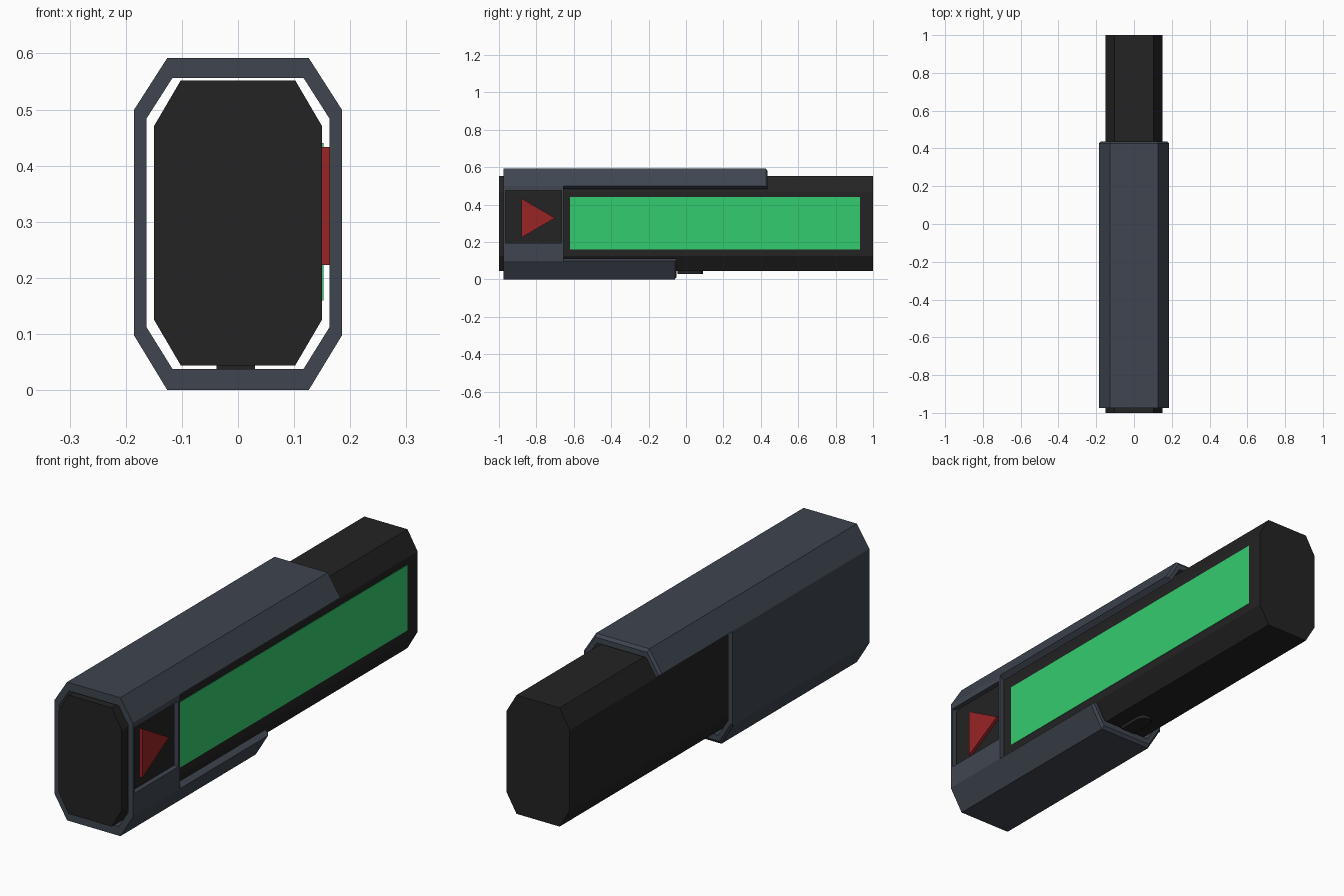
import bpy, bmesh, math

cube = bpy.data.objects.get("Cube")
if cube:
    bpy.data.objects.remove(cube, do_unlink=True)


def material(name, rgb):
    lin = [((c / 255 + 0.055) / 1.055) ** 2.4 for c in rgb] + [1.0]
    m = bpy.data.materials.new(name)
    m.use_nodes = True
    m.diffuse_color = lin
    m.node_tree.nodes["Principled BSDF"].inputs["Base Color"].default_value = lin
    return m


BLACK = material("matte black", (35, 35, 35))
SLATE = material("slate grey", (63, 69, 80))
GREEN = material("bright green", (52, 204, 111))
RED = material("deep red", (152, 35, 37))


def loft(name, sections, mat):
    """Join matching rings of points and cap both ends."""
    bm = bmesh.new()
    rings = [[bm.verts.new(p) for p in s] for s in sections]
    n = len(rings[0])
    for a, b in zip(rings, rings[1:]):
        for i in range(n):
            j = (i + 1) % n
            bm.faces.new((a[i], a[j], b[j], b[i]))
    bm.faces.new(rings[0])
    bm.faces.new(rings[-1])
    bmesh.ops.recalc_face_normals(bm, faces=bm.faces)
    me = bpy.data.meshes.new(name)
    bm.to_mesh(me)
    bm.free()
    me.materials.append(mat)
    ob = bpy.data.objects.new(name, me)
    bpy.context.collection.objects.link(ob)
    return ob


def along_y(name, profile, y0, y1, mat):
    return loft(name, [[(x, y, z) for x, z in profile] for y in (y0, y1)], mat)


def along_x(name, profile, x0, x1, mat):
    return loft(name, [[(x, y, z) for y, z in profile] for x in (x0, x1)], mat)


def rect(a0, a1, b0, b1):
    return [(a0, b0), (a1, b0), (a1, b1), (a0, b1)]


def half_arc(side, flat, corner_z, end_z):
    """Four points over the top or bottom of an octagon, from +x to -x."""
    return [(side, corner_z), (flat, end_z), (-flat, end_z), (-side, corner_z)]


# Inner body: long octagonal bar
body = half_arc(0.15, 0.102, 0.47, 0.552) + half_arc(0.15, 0.102, 0.126, 0.044)[::-1]
along_y("body", body, -1, 1, BLACK)

# Sleeve shells over and under the body, with a small lip bevel at the back end
FRONT, LIP = -0.975, 0.01


def shell(name, outer, inner, back):
    lip = [(x + (u - x) * 0.35, z + (w - z) * 0.35) for (x, z), (u, w) in zip(outer, inner)]
    stations = [(FRONT, outer), (back - LIP, outer), (back, lip)]
    loft(name, [[(x, y, z) for x, z in o + inner[::-1]] for y, o in stations], SLATE)


top_out, top_in = half_arc(0.185, 0.126, 0.5, 0.592), half_arc(0.163, 0.117, 0.484, 0.556)
low_out, low_in = half_arc(0.185, 0.126, 0.097, 0), half_arc(0.163, 0.117, 0.112, 0.038)
shell("sleeve_top", top_out, top_in, 0.437)
shell("sleeve_bottom", low_out, low_in, -0.05)

# Closed sleeve wall on the plain side
wall = [low_out[3], top_out[3], top_in[3], low_in[3]]
along_y("sleeve_wall", wall, FRONT, -0.05, SLATE)

# Framed opening on the display side
END, HOLE0, HOLE1, SILL, HEAD = -0.655, -0.965, -0.665, 0.195, 0.475
full = [low_out[0], top_out[0], top_in[0], low_in[0]]
along_y("frame_front_post", full, FRONT, HOLE0, SLATE)
along_y("frame_back_post", full, HOLE1, END, SLATE)
along_y("frame_sill", [low_out[0], (0.185, SILL), (0.163, SILL), low_in[0]], HOLE0, HOLE1, SLATE)
along_y("frame_head", [(0.185, HEAD), top_out[0], top_in[0], (0.163, HEAD)], HOLE0, HOLE1, SLATE)

# Display strip and arrow marker
along_x("display_strip", rect(-0.62, 0.93, 0.16, 0.44), 0.149, 0.152, GREEN)
along_x("arrow_marker", [(-0.88, 0.223), (-0.70, 0.328), (-0.88, 0.433)], 0.149, 0.164, RED)

# Rounded button under the body
outline = [(-0.034, -0.045), (0.034, -0.045)]
outline += [(0.034 * math.cos(t * math.pi / 8), 0.056 + 0.034 * math.sin(t * math.pi / 8)) for t in range(9)]
loft("under_button", [[(x - 0.004, y, z) for x, y in outline] for z in (0.03, 0.046)], BLACK)
